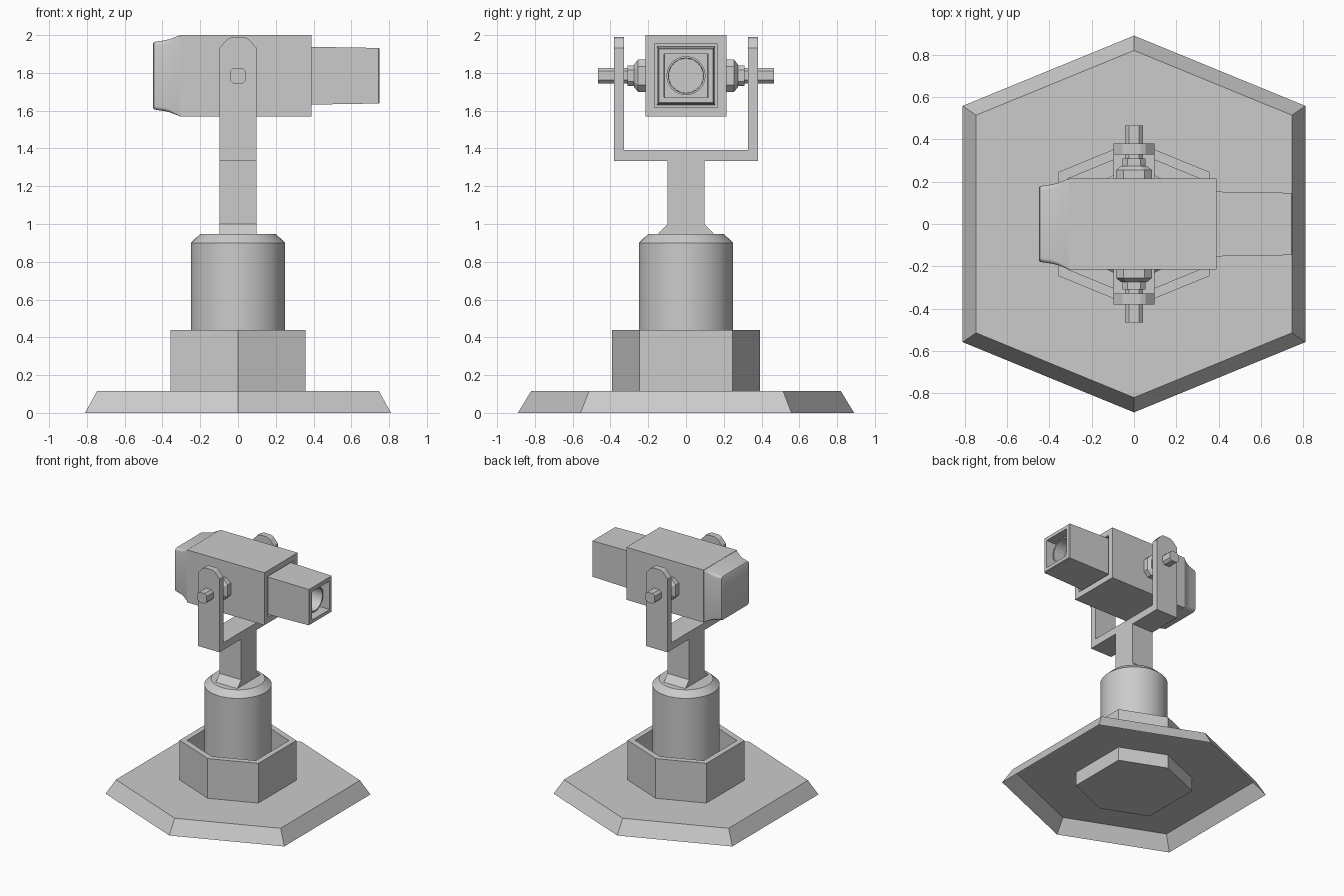
import bpy, bmesh
from math import sin, cos, pi, radians

if "Cube" in bpy.data.objects:
    bpy.data.objects.remove(bpy.data.objects["Cube"])

AXIS_Z = 1.785  # height of the tilt axis


def loft(name, rings, caps=(True, True), angle=None, flip=False):
    """Skin a list of equal-length rings into a mesh object."""
    bm = bmesh.new()
    vs = [[bm.verts.new(p) for p in r] for r in rings]
    n = len(vs[0])
    for a, b in zip(vs, vs[1:]):
        for i in range(n):
            j = (i + 1) % n
            bm.faces.new((a[i], a[j], b[j], b[i]))
    if caps[0]:
        bm.faces.new(vs[0])
    if caps[1]:
        bm.faces.new(vs[-1])
    bmesh.ops.recalc_face_normals(bm, faces=bm.faces)
    me = bpy.data.meshes.new(name)
    bm.to_mesh(me)
    bm.free()
    ob = bpy.data.objects.new(name, me)
    bpy.context.collection.objects.link(ob)
    if angle:
        bpy.ops.object.select_all(action='DESELECT')
        ob.select_set(True)
        bpy.context.view_layer.objects.active = ob
        bpy.ops.object.shade_smooth_by_angle(angle=radians(angle))
    return ob


def hexagon(a, z):
    return [(x * a, y * a, z) for x, y in
            ((0, 1), (-.91, .627), (-.91, -.627), (0, -1), (.91, -.627), (.91, .627))]


def rect(hx, hy, z):
    return [(-hx, -hy, z), (hx, -hy, z), (hx, hy, z), (-hx, hy, z)]


def circle_z(r, z, n=48):
    return [(r * cos(2 * pi * i / n), r * sin(2 * pi * i / n), z) for i in range(n)]


def square_x(x, h):
    return [(x, a * h, AXIS_Z + b * h) for a, b in ((-1, -1), (1, -1), (1, 1), (-1, 1))]


def clipped_square_y(y, h):
    c = h * .57
    return [(x, y, AXIS_Z + z) for x, z in
            ((h, -c), (h, c), (c, h), (-c, h), (-h, c), (-h, -c), (-c, -h), (c, -h))]


def round_square_x(x, h, r, n=4):
    pts = []
    for k, (a, b) in enumerate(((1, 1), (-1, 1), (-1, -1), (1, -1))):
        for i in range(n + 1):
            t = pi / 2 * (k + i / n)
            pts.append((x, a * (h - r) + r * cos(t), AXIS_Z + b * (h - r) + r * sin(t)))
    return pts


def radial_x(x, r, square, n=32):
    """Circle, or a square with the same point count, facing along x."""
    pts = []
    for i in range(n):
        c, s = cos(2 * pi * i / n), sin(2 * pi * i / n)
        k = r / max(abs(c), abs(s)) if square else r
        pts.append((x, c * k, AXIS_Z + s * k))
    return pts


# Hexagonal base plate, a shell open underneath
loft("base_plate", [hexagon(.89, 0), hexagon(.82, .115)], caps=(False, True))

# Hollow hexagonal collar reaching down through the plate
loft("base_collar", [hexagon(.392, .003), hexagon(.392, .44), hexagon(.342, .44), hexagon(.342, .12)])

# Round column with chamfered top
loft("column", [circle_z(.25, .12), circle_z(.25, .90), circle_z(.2, .947)], angle=30)

# Square neck, flared at the foot
loft("neck", [rect(.098, .15, .945), rect(.098, .098, 1.0), rect(.098, .098, 1.335)])

# Yoke crossbar
loft("yoke_bar", [rect(.098, .38, 1.333), rect(.098, .38, 1.392)])

arm = [(-.098, 1.392), (.098, 1.392), (.098, 1.932), (.055, 1.98), (.03, 1.99),
       (-.03, 1.99), (-.055, 1.98), (-.098, 1.932)]
pivot = [(.205, .085), (.255, .085), (.275, .06), (.275, .055), (.31, .055), (.31, .042), (.465, .042)]
for side, s in (("left", 1), ("right", -1)):
    # Yoke arm with clipped top
    loft("yoke_arm_" + side, [[(x, s * y, z) for x, z in arm] for y in (.328, .38)])
    # Pivot pin with clipped corners, and its nut
    loft("pivot_pin_" + side, [clipped_square_y(s * y, h) for y, h in pivot])

# Main housing with recessed front
loft("housing", [square_x(-.31, .215), square_x(.39, .215), square_x(.39, .168), square_x(.33, .168)])

# Soft rear cap
loft("rear_cap", [round_square_x(x, h, r) for x, h, r in
                  ((-.308, .2135, .004), (-.335, .204, .012), (-.36, .194, .018), (-.385, .188, .02),
                   (-.43, .181, .02), (-.445, .178, .02), (-.45, .17, .018))], angle=40)

# Square front hood with a flat rim and a round lens tube inside
loft("lens_hood", [radial_x(x, r, sq) for x, r, sq in
                   ((.32, .154, True), (.745, .147, True), (.75, .142, True), (.75, .116, True),
                    (.66, .115, True), (.66, .103, False), (.70, .103, False),
                    (.70, .093, False), (.60, .091, False))], angle=30)
